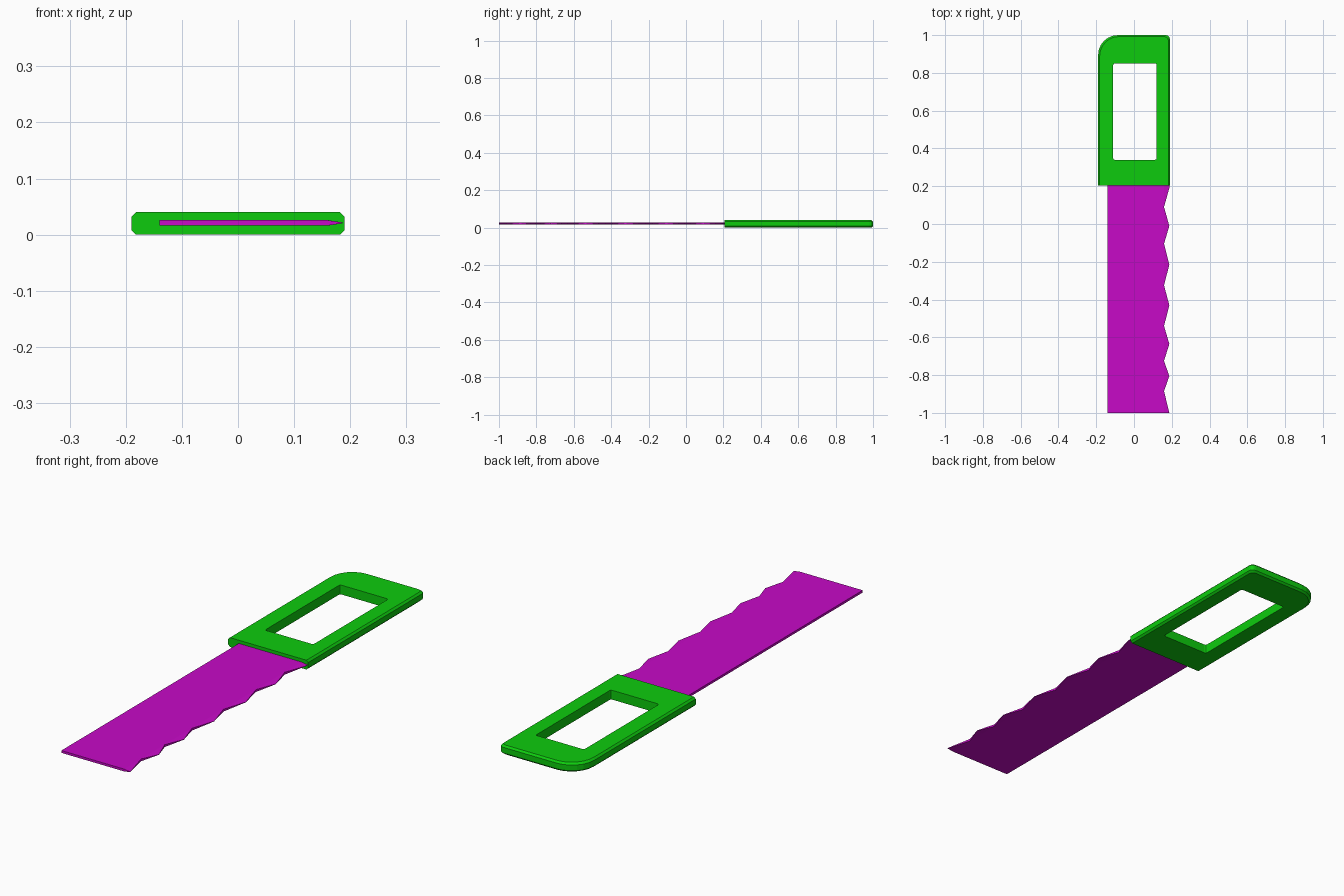
import bpy, bmesh, math

if "Cube" in bpy.data.objects:
    bpy.data.objects.remove(bpy.data.objects["Cube"], do_unlink=True)


def material(name, colour):
    m = bpy.data.materials.new(name)
    m.use_nodes = True
    m.diffuse_color = colour
    m.node_tree.nodes["Principled BSDF"].inputs["Base Color"].default_value = colour
    return m


def finish(bm, name, mat):
    bmesh.ops.recalc_face_normals(bm, faces=bm.faces)
    mesh = bpy.data.meshes.new(name)
    bm.to_mesh(mesh)
    bm.free()
    mesh.materials.append(mat)
    obj = bpy.data.objects.new(name, mesh)
    bpy.context.collection.objects.link(obj)
    return obj


def ring(bm, points, z):
    return [bm.verts.new((x, y, z)) for x, y in points]


def bridge(bm, a, b):
    for i in range(len(a)):
        j = (i + 1) % len(a)
        bm.faces.new((a[i], a[j], b[j], b[i]))


def corner(cx, cy, r, start, steps):
    """Quarter arc, counter-clockwise from the start angle in degrees."""
    angles = [math.radians(start + 90 * i / steps) for i in range(steps + 1)]
    return [(cx + r * math.cos(a), cy + r * math.sin(a)) for a in angles]


def loop_edges(bm, verts):
    return [bm.edges.get((v, verts[i - 1])) for i, v in enumerate(verts)]


green = material("green plastic", (0.6, 0.0, 0.0, 1)[1:3] [:1] + (0.6, 0.0, 1))
magenta = material("magenta metal", (0.57, 0.003, 0.57, 1))
green.diffuse_color = (0.004, 0.6, 0.004, 1)
green.node_tree.nodes["Principled BSDF"].inputs["Base Color"].default_value = green.diffuse_color

# Handle: chamfered outer rim, straight-walled grip opening
W, FRONT, BACK, H, C = 0.19, 0.205, 1.0, 0.04, 0.008
outer = [(-W, FRONT), (W, FRONT)]
outer += corner(W - 0.02, BACK - 0.02, 0.02, 0, 3)
outer += corner(-W + 0.105, BACK - 0.105, 0.105, 90, 6)
sx, sy = 1 - C / W, 1 - C / (BACK - FRONT)
inset = [(x * sx, FRONT + (y - FRONT) * sy) for x, y in outer]
r = 0.008
x0, x1, y0, y1 = -0.11, 0.12, 0.34, 0.85
hole = (corner(x1 - r, y1 - r, r, 0, 2) + corner(x0 + r, y1 - r, r, 90, 2)
        + corner(x0 + r, y0 + r, r, 180, 2) + corner(x1 - r, y0 + r, r, 270, 2))

bm = bmesh.new()
rims = [ring(bm, inset, 0), ring(bm, outer, C), ring(bm, outer, H - C), ring(bm, inset, H)]
for a, b in zip(rims, rims[1:]):
    bridge(bm, a, b)
walls = [ring(bm, hole, 0), ring(bm, hole, H)]
bridge(bm, *walls)
for rim, wall in ((rims[0], walls[0]), (rims[-1], walls[1])):
    bmesh.ops.triangle_fill(bm, use_beauty=True,
                            edges=loop_edges(bm, rim) + loop_edges(bm, wall))
finish(bm, "handle", green)

# Blade: flat plate whose teeth thin out to a sharp edge
MID, HALF, SPINE, VALLEY, TIP = 0.021, 0.005, -0.14, 0.158, 0.187
edge_y = [-1.0, -0.885, -0.805, -0.725, -0.635, -0.54, -0.43,
          -0.325, -0.215, -0.105, -0.01, 0.09, 0.19]
bm = bmesh.new()
rows = []
for i, y in enumerate(edge_y + [0.21]):
    tip = i % 2 == 0 or y > 0.2
    x, t = (TIP, 0.0006) if tip else (VALLEY + 0.001, HALF)
    section = [(SPINE, -HALF), (VALLEY, -HALF), (x, -t), (x, t), (VALLEY, HALF), (SPINE, HALF)]
    rows.append([bm.verts.new((px, y, MID + pz)) for px, pz in section])
for a, b in zip(rows, rows[1:]):
    bridge(bm, a, b)
bm.faces.new(rows[0])
bm.faces.new(rows[-1])
finish(bm, "blade", magenta)
